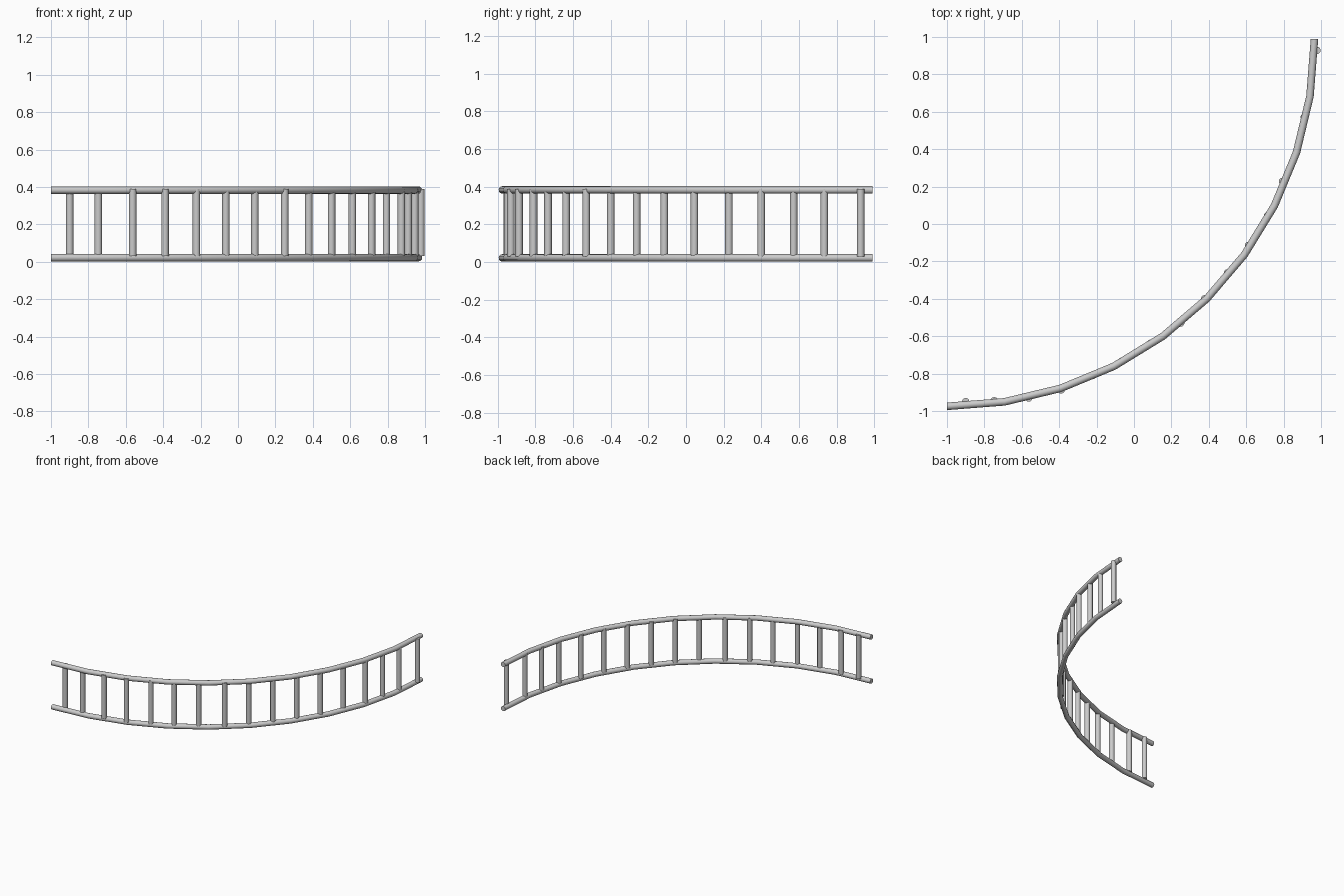
import bpy, bmesh
from math import radians
from mathutils import Matrix, Vector

if "Cube" in bpy.data.objects:
    bpy.data.objects.remove(bpy.data.objects["Cube"])

CENTRE = Vector((-1.0, 0.99, 0.0))   # centre of the quarter-circle bend
BEND = 1.965                         # bend radius of the rails
R = 0.02                             # tube radius
SIDES = 12


def finish(bm, name):
    bmesh.ops.recalc_face_normals(bm, faces=bm.faces)
    mesh = bpy.data.meshes.new(name)
    bm.to_mesh(mesh)
    bm.free()
    obj = bpy.data.objects.new(name, mesh)
    bpy.context.collection.objects.link(obj)
    bpy.ops.object.select_all(action='DESELECT')
    obj.select_set(True)
    bpy.context.view_layer.objects.active = obj
    bpy.ops.object.shade_smooth_by_angle(angle=radians(40))
    return obj


def rail(name, z):
    # circular section swept a quarter turn in ten straight segments
    bm = bmesh.new()
    place = Matrix.Translation(CENTRE + Vector((0, -BEND, z))) @ Matrix.Rotation(radians(90), 4, 'Y')
    ring = bmesh.ops.create_circle(bm, segments=SIDES, radius=R, matrix=place)["verts"]
    out = bmesh.ops.spin(bm, geom=ring + bm.edges[:], cent=CENTRE, axis=(0, 0, 1),
                         angle=radians(90), steps=10)
    # close both ends
    bmesh.ops.holes_fill(bm, edges=[e for e in bm.edges if e.is_boundary], sides=0)
    return finish(bm, name)


def rung(name, x, y, z0=0.03, z1=0.388):
    bm = bmesh.new()
    bmesh.ops.create_cone(bm, cap_ends=True, segments=SIDES, radius1=R, radius2=R,
                          depth=z1 - z0, matrix=Matrix.Translation((x, y, (z0 + z1) / 2)))
    return finish(bm, name)


# Rails
rail("lower_rail", 0.022)
rail("upper_rail", 0.383)

# Rungs, set by hand along the bend
spots = [(-0.90, -0.95), (-0.747, -0.945), (-0.563, -0.93), (-0.39, -0.887),
         (-0.222, -0.81), (-0.065, -0.733), (0.09, -0.637), (0.25, -0.53),
         (0.378, -0.40), (0.50, -0.262), (0.612, -0.115), (0.714, 0.045),
         (0.794, 0.228), (0.874, 0.40), (0.91, 0.572), (0.945, 0.735),
         (0.978, 0.928)]
for i, (x, y) in enumerate(spots):
    rung(f"rung_{i + 1}", x, y)
